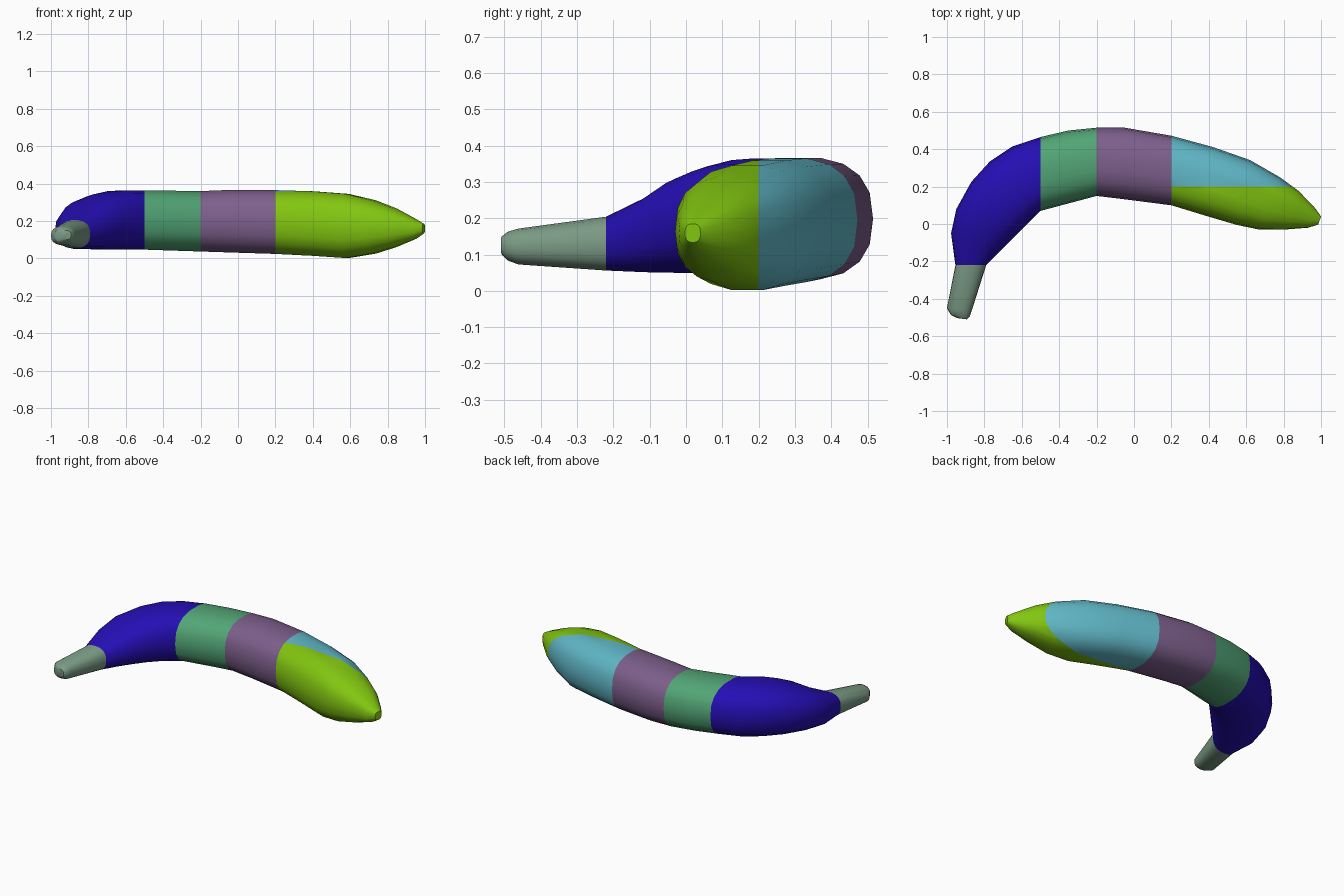
import bpy, bmesh, math
from mathutils import Vector

cube = bpy.data.objects.get("Cube")
if cube:
    bpy.data.objects.remove(cube, do_unlink=True)

SIDES = 18


def material(name, rgb):
    lin = [((c / 255 + 0.055) / 1.055) ** 2.4 for c in rgb] + [1]
    m = bpy.data.materials.new(name)
    m.use_nodes = True
    m.diffuse_color = lin
    m.node_tree.nodes["Principled BSDF"].inputs["Base Color"].default_value = lin
    return m


def ring(inner, outer, low, high, power=2.5):
    """Rounded-box section standing upright between two plan points."""
    a, b = Vector(inner), Vector(outer)
    pts = []
    for i in range(SIDES):
        t = 2 * math.pi * i / SIDES
        c, s = math.cos(t), math.sin(t)
        u = math.copysign(abs(c) ** (2 / power), c)
        w = math.copysign(abs(s) ** (2 / power), s)
        p = a.lerp(b, (u + 1) / 2)
        pts.append((p.x, p.y, (low + high) / 2 + w * (high - low) / 2))
    return pts


def loft(name, sections, mat, keep=None):
    """Skin the sections into a closed solid; keep trims it at a plane."""
    bm = bmesh.new()
    rings = [[bm.verts.new(p) for p in ring(*s)] for s in sections]
    for r, q in zip(rings, rings[1:]):
        for i in range(SIDES):
            j = (i + 1) % SIDES
            bm.faces.new((r[i], r[j], q[j], q[i]))
    bm.faces.new(rings[0])
    bm.faces.new(rings[-1])
    if keep:
        cut = bmesh.ops.bisect_plane(
            bm, geom=bm.verts[:] + bm.edges[:] + bm.faces[:],
            plane_co=(0, 0.2, 0), plane_no=(0, keep, 0), clear_inner=True)
        edges = [e for e in cut["geom_cut"] if isinstance(e, bmesh.types.BMEdge)]
        bmesh.ops.holes_fill(bm, edges=edges)
    bmesh.ops.recalc_face_normals(bm, faces=bm.faces[:])
    me = bpy.data.meshes.new(name)
    bm.to_mesh(me)
    bm.free()
    me.materials.append(mat)
    ob = bpy.data.objects.new(name, me)
    bpy.context.collection.objects.link(ob)
    bpy.ops.object.select_all(action='DESELECT')
    ob.select_set(True)
    bpy.context.view_layer.objects.active = ob
    bpy.ops.object.shade_smooth_by_angle(angle=math.radians(32))
    return ob


# Sections shared by neighbouring parts
neck = ((-0.79, -0.22), (-0.955, -0.22), 0.055, 0.205)
bend_end = ((-0.5, 0.07), (-0.5, 0.465), 0.045, 0.366)
band_end = ((-0.2, 0.15), (-0.2, 0.515), 0.035, 0.362)
middle_end = ((0.2, 0.1), (0.2, 0.472), 0.022, 0.367)

# Stem with a rounded tip
loft("stem", [
    ((-0.893, -0.51), (-0.945, -0.503), 0.1, 0.15),
    ((-0.878, -0.495), (-0.98, -0.485), 0.083, 0.163),
    ((-0.869, -0.468), (-1.0, -0.45), 0.072, 0.172),
    neck], material("grey green", (123, 155, 133)))

# Curved neck, fanning around its straight inner side
loft("bend", [
    neck,
    ((-0.72, -0.15), (-0.978, -0.05), 0.05, 0.258),
    ((-0.66, -0.09), (-0.95, 0.08), 0.048, 0.312),
    ((-0.61, -0.04), (-0.87, 0.225), 0.047, 0.345),
    ((-0.57, 0.0), (-0.77, 0.335), 0.046, 0.362),
    ((-0.535, 0.035), (-0.65, 0.415), 0.045, 0.366),
    bend_end], material("deep blue", (37, 14, 180)))

# Two straight bands of the body
loft("band", [bend_end, ((-0.35, 0.11), (-0.35, 0.5), 0.04, 0.364), band_end],
     material("sea green", (82, 165, 118)))
loft("middle", [band_end, ((-0.05, 0.132), (-0.05, 0.515), 0.03, 0.368), middle_end],
     material("muted purple", (125, 95, 140)))

# Tapered end, split lengthwise into a front and a back part
taper = [
    middle_end,
    ((0.38, 0.045), (0.42, 0.412), 0.012, 0.361),
    ((0.55, -0.005), (0.62, 0.342), 0.0, 0.347),
    ((0.67, -0.03), (0.78, 0.25), 0.024, 0.312),
    ((0.8, -0.03), (0.88, 0.177), 0.06, 0.268),
    ((0.93, -0.02), (0.97, 0.083), 0.105, 0.21),
    ((0.985, -0.003), (1.0, 0.04), 0.133, 0.185)]
loft("front_end", taper, material("lime", (130, 198, 16)), -1)
loft("back_end", taper[:5], material("sky blue", (97, 184, 200)), 1)
